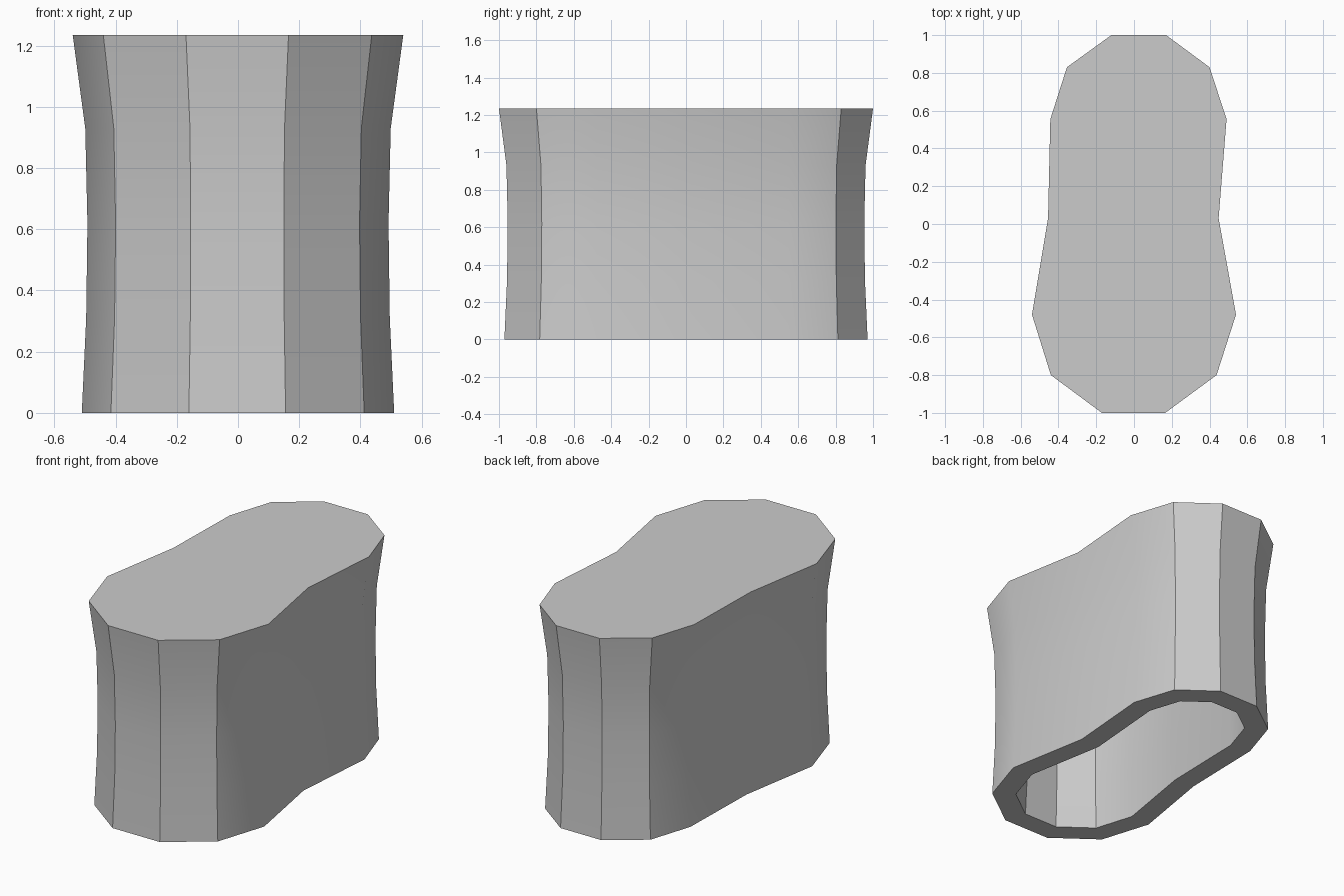
import bpy, bmesh
from mathutils import Vector

if "Cube" in bpy.data.objects:
    bpy.data.objects.remove(bpy.data.objects["Cube"])

# Top outline, clockwise from the back left
OUTLINE = [(-0.12, 1.0), (0.17, 1.0), (0.40, 0.83), (0.49, 0.555), (0.448, 0.03),
           (0.54, -0.48), (0.437, -0.80), (0.165, -1.0), (-0.17, -1.0), (-0.44, -0.80),
           (-0.54, -0.48), (-0.455, 0.03), (-0.443, 0.555), (-0.355, 0.83)]
# (height, inward offset) of each ring of the waisted wall
PROFILE = [(0, 0.029), (0.31, 0.043), (0.62, 0.047), (0.93, 0.04), (1.235, 0)]
WALL = 0.13


def inset(points, d):
    """Move every side of the outline inwards by d."""
    pts = [Vector(p) for p in points]
    out = []
    for i, p in enumerate(pts):
        a = (p - pts[i - 1]).normalized()
        b = (pts[(i + 1) % len(pts)] - p).normalized()
        na, nb = Vector((a.y, -a.x)), Vector((b.y, -b.x))
        out.append(p + (na + nb) * d / (1 + na.dot(nb)))
    return out


bm = bmesh.new()


def ring(z, d):
    return [bm.verts.new((p.x, p.y, z)) for p in inset(OUTLINE, d)]


# Outer wall from the top down, then over the rim and up the cavity
rings = [ring(z, d) for z, d in reversed(PROFILE)]
for z, d in PROFILE:
    rings.append(ring(min(z, PROFILE[-1][0] - WALL), d + WALL))
n = len(OUTLINE)
for a, b in zip(rings, rings[1:]):
    for i in range(n):
        j = (i + 1) % n
        bm.faces.new((a[i], a[j], b[j], b[i]))

# Flat top and cavity ceiling
bm.faces.new(rings[0])
bm.faces.new(rings[-1])
bmesh.ops.recalc_face_normals(bm, faces=bm.faces)

mesh = bpy.data.meshes.new("hollow_cap")
bm.to_mesh(mesh)
bm.free()
cap = bpy.data.objects.new("hollow_cap", mesh)
bpy.context.collection.objects.link(cap)
bpy.context.view_layer.objects.active = cap
cap.select_set(True)
bpy.ops.object.shade_smooth_by_angle(angle=0.5236)
